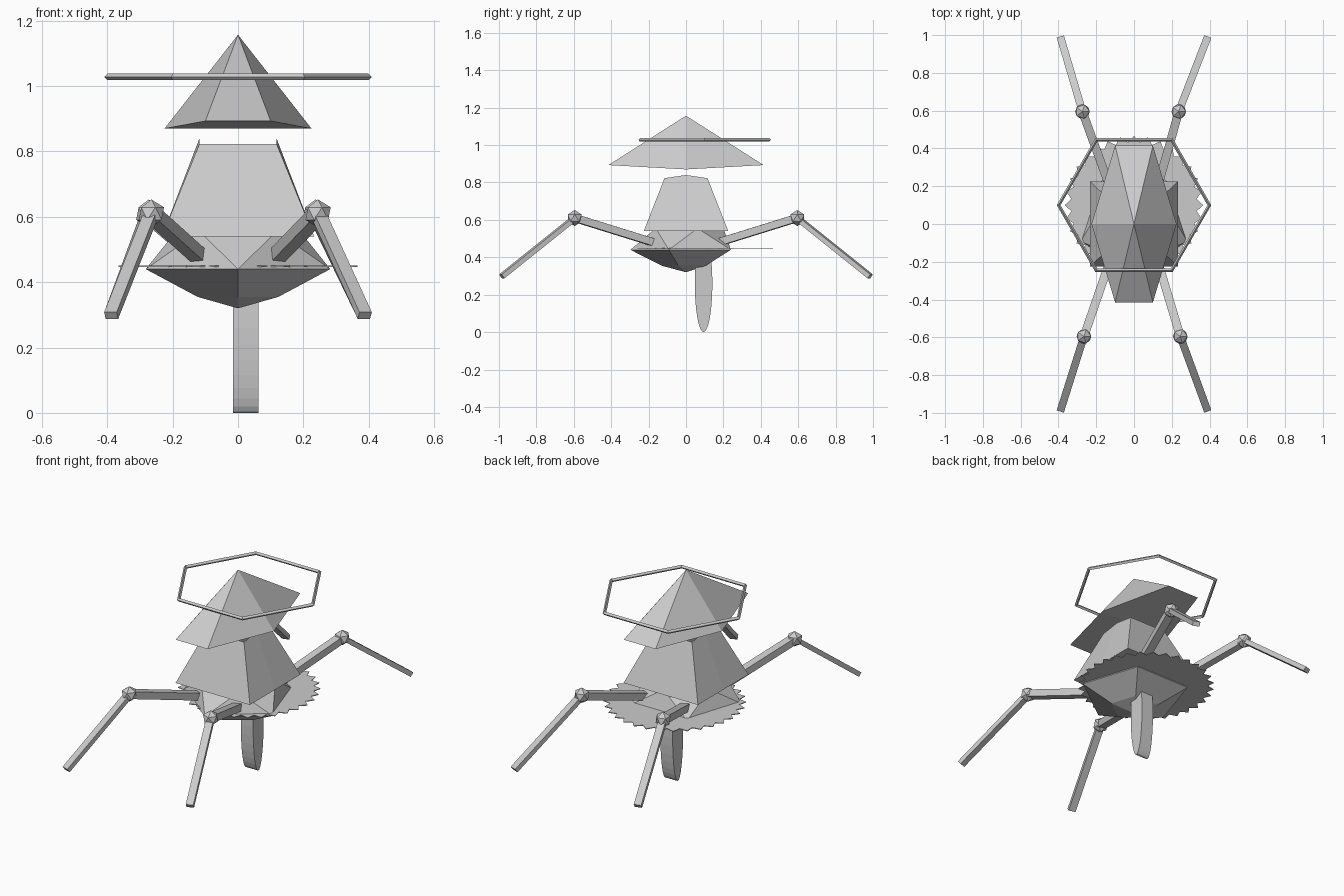
import bpy, bmesh, math
from mathutils import Vector

if "Cube" in bpy.data.objects:
    bpy.data.objects.remove(bpy.data.objects["Cube"])

grey = bpy.data.materials.new("light_grey")
grey.diffuse_color = (0.6, 0.6, 0.6, 1)
grey.use_nodes = True
grey.node_tree.nodes["Principled BSDF"].inputs["Base Color"].default_value = grey.diffuse_color


def finish(name, bm):
    bmesh.ops.recalc_face_normals(bm, faces=bm.faces)
    me = bpy.data.meshes.new(name)
    bm.to_mesh(me)
    bm.free()
    me.materials.append(grey)
    ob = bpy.data.objects.new(name, me)
    bpy.context.collection.objects.link(ob)
    return ob


def loft(name, rings, bottom=True, top=True):
    """Skin rings of equal length; a single-point ring makes a tip."""
    bm = bmesh.new()
    vs = [[bm.verts.new(p) for p in r] for r in rings]
    for a, b in zip(vs, vs[1:]):
        n = max(len(a), len(b))
        for i in range(n):
            j = (i + 1) % n
            quad = [a[i % len(a)], a[j % len(a)], b[j % len(b)], b[i % len(b)]]
            bm.faces.new(list(dict.fromkeys(quad)))
    if bottom and len(vs[0]) > 2:
        bm.faces.new(vs[0])
    if top and len(vs[-1]) > 2:
        bm.faces.new(vs[-1])
    return finish(name, bm)


def ring(n, r, z, turn=0.0, cy=0.0):
    return [(r * math.cos(turn + math.tau * i / n),
             cy + r * math.sin(turn + math.tau * i / n), z) for i in range(n)]


def beam(name, a, b, w, h):
    """Rectangular bar between two points."""
    a, b = Vector(a), Vector(b)
    d = (b - a).normalized()
    side = d.cross(Vector((0, 0, 1))).normalized() * w / 2
    up = side.cross(d).normalized() * h / 2
    return loft(name, [[p + side + up, p - side + up, p - side - up, p + side - up]
                       for p in (a, b)])


# Conical hat: stretched hexagon folded along its middle
bm = bmesh.new()
rim = [bm.verts.new(p) for p in ((0.225, 0, 0.87), (0.1, 0.415, 0.893), (-0.1, 0.415, 0.893),
                                 (-0.225, 0, 0.87), (-0.1, -0.415, 0.893), (0.1, -0.415, 0.893))]
tip = bm.verts.new((0, 0, 1.157))
for i in range(6):
    bm.faces.new((rim[i], rim[(i + 1) % 6], tip))
bm.faces.new(rim[:4])
bm.faces.new(rim[3:] + rim[:1])
finish("hat", bm)

# Hexagonal halo with a diamond section
bm = bmesh.new()
sections = [ring(6, r, z, cy=0.1) for r, z in
            ((0.409, 1.028), (0.399, 1.038), (0.389, 1.028), (0.399, 1.018))]
loops = [[bm.verts.new(p) for p in s] for s in sections]
for k in range(4):
    a, b = loops[k], loops[(k + 1) % 4]
    for i in range(6):
        j = (i + 1) % 6
        bm.faces.new((a[i], a[j], b[j], b[i]))
finish("halo", bm)


# Tapered torso, open on top, with raised side midpoints
def torso_ring(w, d, z, mid):
    return [(w, -d, z), (w, 0, z + mid), (w, d, z), (-w, d, z), (-w, 0, z + mid), (-w, -d, z)]


loft("torso", [torso_ring(0.233, 0.226, 0.54, 0), torso_ring(0.118, 0.115, 0.823, 0.017)],
     top=False)

# Five-sided faceted hull under the torso
q = -math.pi / 2
loft("hull_bottom", [[(0, 0, 0.32)], ring(5, 0.13, 0.355, q), ring(5, 0.297, 0.44, q)], top=False)
bm = bmesh.new()
low = [bm.verts.new(p) for p in ring(5, 0.297, 0.44, q)]
high = [bm.verts.new(p) for p in ring(5, 0.2, 0.555, q + math.pi / 5)]
for i in range(5):
    j = (i + 1) % 5
    bm.faces.new((low[i], low[j], high[i]))
    bm.faces.new((low[j], high[j], high[i]))
bm.faces.new(high)
finish("hull_top", bm)

# Thin saw blade
teeth = 32
blade = []
for i in range(teeth * 2):
    a, r = math.pi * i / teeth, (0.366 if i % 2 == 0 else 0.333)
    blade.append((r * math.cos(a), 0.1 + r * math.sin(a)))
loft("saw_blade", [[(x, y, z) for x, y in blade] for z in (0.447, 0.451)])

# Four legs with faceted knees
for sx in (-1, 1):
    for sy in (-1, 1):
        tag = ("left" if sx < 0 else "right") + ("_front" if sy < 0 else "_back")
        knee = (sx * 0.255 + (-0.018 if sy > 0 else -0.01), sy * 0.595, 0.61)
        beam("upper_leg_" + tag, (sx * 0.115, sy * 0.16, 0.475), knee, 0.045, 0.04)
        beam("lower_leg_" + tag, knee, (sx * 0.388, sy * 0.985, 0.298), 0.04, 0.026)
        bm = bmesh.new()
        bmesh.ops.create_icosphere(bm, subdivisions=1, radius=0.043)
        bmesh.ops.translate(bm, verts=bm.verts, vec=knee)
        finish("knee_" + tag, bm)

# Rounded paddle hanging below
oval = [(0.094 + 0.047 * math.cos(math.tau * i / 32), 0.26 + 0.26 * math.sin(math.tau * i / 32))
        for i in range(32)]
loft("paddle", [[(x, y, z) for y, z in oval] for x in (-0.015, 0.062)])
